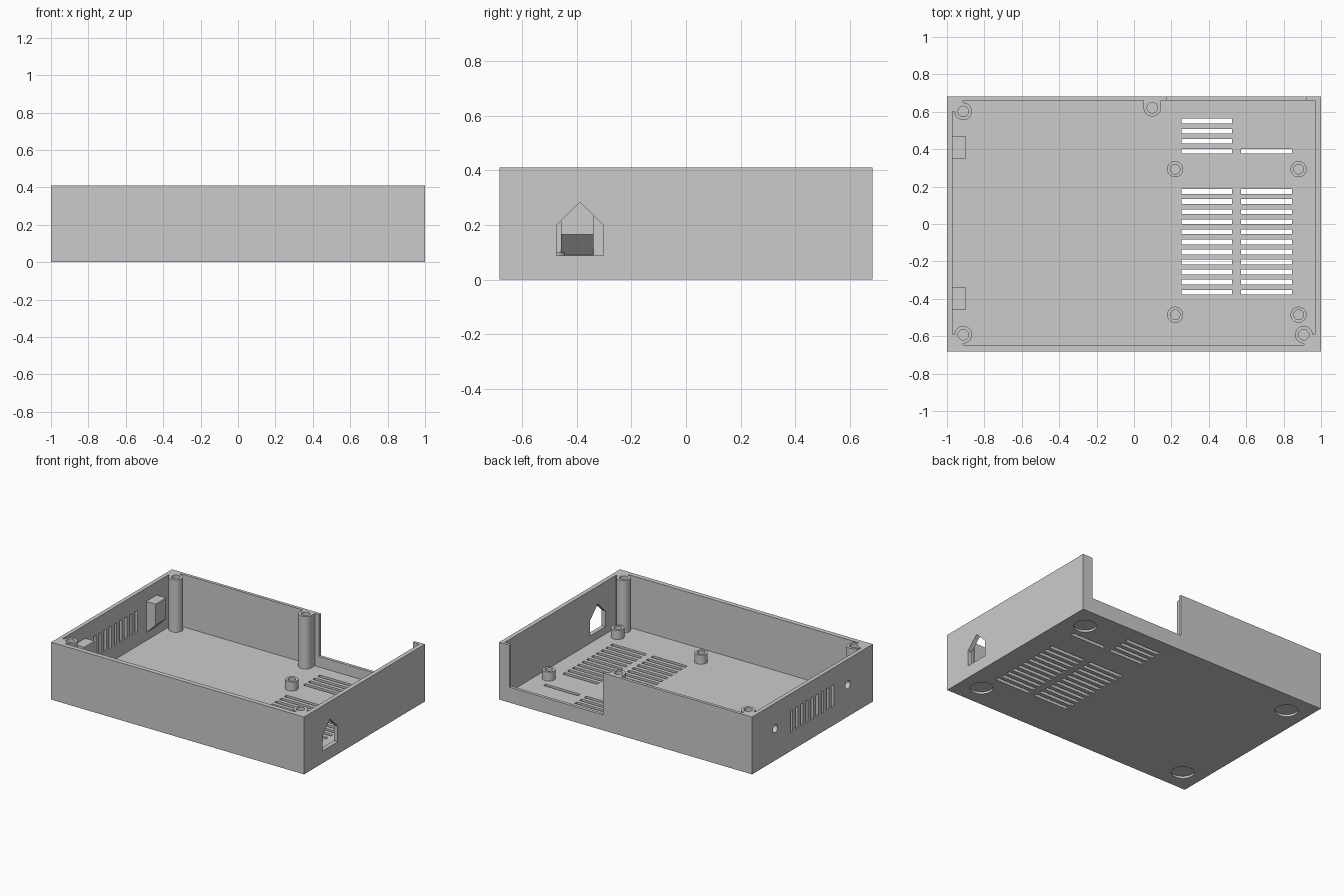
import bpy, bmesh, math
from mathutils import Vector

if "Cube" in bpy.data.objects:
    bpy.data.objects.remove(bpy.data.objects["Cube"])

H = 0.41        # wall height
FLOOR = 0.035   # floor thickness


def place(axis, u, v, w):
    """Profile point (u, v) at depth w along the given axis."""
    return {'x': Vector((w, u, v)), 'y': Vector((u, w, v)), 'z': Vector((u, v, w))}[axis]


def prism(bm, pts, axis, a, b):
    lo = [bm.verts.new(place(axis, u, v, a)) for u, v in pts]
    hi = [bm.verts.new(place(axis, u, v, b)) for u, v in pts]
    n = len(pts)
    bm.faces.new(lo)
    bm.faces.new(hi)
    for i in range(n):
        j = (i + 1) % n
        bm.faces.new((lo[i], lo[j], hi[j], hi[i]))


def rect(u0, u1, v0, v1):
    return [(u0, v0), (u1, v0), (u1, v1), (u0, v1)]


def circle(u, v, r, n=32):
    return [(u + r * math.cos(2 * math.pi * (i + .5) / n),
             v + r * math.sin(2 * math.pi * (i + .5) / n)) for i in range(n)]


def make(name, bm):
    bmesh.ops.recalc_face_normals(bm, faces=bm.faces)
    me = bpy.data.meshes.new(name)
    bm.to_mesh(me)
    bm.free()
    ob = bpy.data.objects.new(name, me)
    bpy.context.collection.objects.link(ob)
    return ob


def combine(target, other, op):
    """Apply a boolean and drop the helper object."""
    mod = target.modifiers.new(op, 'BOOLEAN')
    mod.operation, mod.object, mod.solver = op, other, 'EXACT'
    mod.use_self = True
    dg = bpy.context.evaluated_depsgraph_get()
    me = bpy.data.meshes.new_from_object(target.evaluated_get(dg))
    target.modifiers.clear()
    target.data = me
    bpy.data.objects.remove(other)


# open tray
bm = bmesh.new()
prism(bm, rect(-1, 1, -.682, .682), 'z', 0, H)
tray = make("enclosure_base", bm)
bm = bmesh.new()
prism(bm, rect(-.971, .969, -.648, .66), 'z', FLOOR, 1)
combine(tray, make("cavity", bm), 'DIFFERENCE')

# tall screw posts with webs to the walls, short standoffs, wall blocks
posts = [(-.913, .602), (-.913, -.592), (.908, -.592), (.098, .622)]
standoffs = [(x, y) for x in (.22, .88) for y in (.293, -.485)]
bm = bmesh.new()
for x, y in posts:
    prism(bm, circle(x, y, .047), 'z', .02, H)
    wall_y = math.copysign(.672, y)
    if abs(x) > .5:
        x0, x1 = sorted((x, math.copysign(.985, x)))
    else:
        x0, x1 = x - .047, x + .047
    prism(bm, rect(x0, x1, *sorted((y, wall_y))), 'z', .02, H)
for x, y in standoffs:
    prism(bm, circle(x, y, .043), 'z', .02, .1)
block = [(-.985, .077), (-.897, .165), (-.897, .315), (-.985, .315)]
for y in (.41, -.398):
    prism(bm, block, 'y', y - .059, y + .059)
combine(tray, make("posts", bm), 'UNION')

# all openings
bm = bmesh.new()
for x, y in posts:
    prism(bm, circle(x, y, .028), 'z', .1, 1)
for x, y in standoffs:
    prism(bm, circle(x, y, .026), 'z', FLOOR + .005, .2)
for k in range(18):                                   # floor vents
    y = .55 - k * .0538
    if k not in (4, 5, 6):
        prism(bm, rect(.253, .524, y - .013, y + .013), 'z', -.1, .06)
    if k == 3 or k > 6:
        prism(bm, rect(.573, .846, y - .013, y + .013), 'z', -.1, .06)
for k in range(9):                                    # left wall vents
    y = .003 + (k - 4) * .0585
    prism(bm, rect(y - .013, y + .013, .135, .29), 'x', -1.1, -.95)
for y in (.42, -.4):                                  # left wall screw holes
    prism(bm, circle(y, .228, .028), 'x', -1.1, -.92)
prism(bm, [(-.474, .088), (-.302, .088), (-.302, .2), (-.388, .284), (-.474, .2)],
      'x', .95, 1.1)                                  # cable opening
prism(bm, rect(.177, .92, .11, 1), 'y', .655, .8)     # back notch
for x in (-.847, .847):                               # foot recesses
    for y in (-.52, .52):
        prism(bm, circle(x, y, .075, 48), 'z', -.1, .015)
combine(tray, make("openings", bm), 'DIFFERENCE')

# one grey plastic
mat = bpy.data.materials.new("grey_plastic")
mat.diffuse_color = (.6, .6, .6, 1)
mat.use_nodes = True
mat.node_tree.nodes["Principled BSDF"].inputs["Base Color"].default_value = mat.diffuse_color
tray.data.materials.clear()
tray.data.materials.append(mat)
for p in tray.data.polygons:
    p.material_index = 0
bpy.context.view_layer.objects.active = tray
tray.select_set(True)
bpy.ops.object.shade_smooth_by_angle(angle=math.radians(30))
